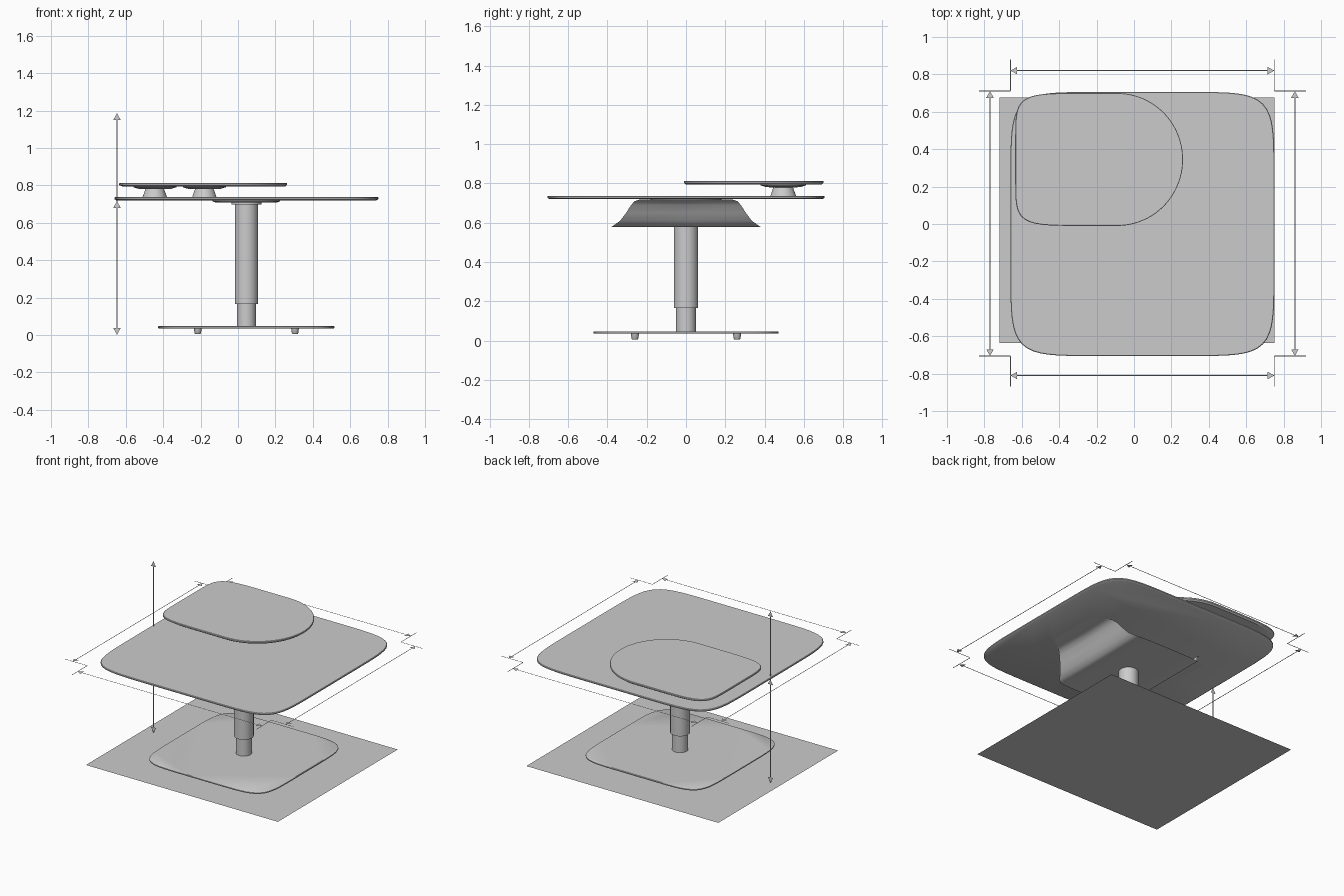
import bpy, bmesh, math

if "Cube" in bpy.data.objects:
    bpy.data.objects.remove(bpy.data.objects["Cube"])

CX = 0.045  # x of the column axis


def finish(name, bm, angle=35):
    bmesh.ops.recalc_face_normals(bm, faces=bm.faces)
    me = bpy.data.meshes.new(name)
    bm.to_mesh(me)
    bm.free()
    ob = bpy.data.objects.new(name, me)
    bpy.context.collection.objects.link(ob)
    bpy.ops.object.select_all(action='DESELECT')
    ob.select_set(True)
    bpy.context.view_layer.objects.active = ob
    bpy.ops.object.shade_smooth_by_angle(angle=math.radians(angle))
    return ob


def superellipse(cx, cy, a, b, n, steps=96):
    pts = []
    for i in range(steps):
        t = 2 * math.pi * i / steps
        c, s = math.cos(t), math.sin(t)
        r = (abs(c) ** n + abs(s) ** n) ** (-1 / n)
        pts.append((cx + a * r * c, cy + b * r * s))
    return pts


def loft(name, outline, centre, levels):
    """Stack scaled copies of an outline: levels are (z, scale)."""
    bm = bmesh.new()
    rings = [[bm.verts.new((centre[0] + (x - centre[0]) * s, centre[1] + (y - centre[1]) * s, z))
              for x, y in outline] for z, s in levels]
    n = len(outline)
    for lo, hi in zip(rings, rings[1:]):
        for i in range(n):
            j = (i + 1) % n
            bm.faces.new((lo[i], lo[j], hi[j], hi[i]))
    bm.faces.new(rings[0][::-1])
    bm.faces.new(rings[-1])
    return finish(name, bm)


def turned(name, x, y, profile, steps=48):
    """Round part from (z, radius) pairs."""
    return loft(name, superellipse(x, y, 1, 1, 2, steps), (x, y), profile)


def flat(name, polys):
    """Thin flat polygons (dimension markers, floor sheet)."""
    bm = bmesh.new()
    for poly in polys:
        bm.faces.new([bm.verts.new(p) for p in poly])
    return finish(name, bm)


# Main table top
loft("table_top", superellipse(CX, 0, 0.706, 0.706, 7.5, 160), (CX, 0),
     [(0.720, 0.985), (0.727, 1.0), (0.734, 1.0), (0.737, 0.996)])

# Raised tray: squared on the left, half round on the right
tray_c = (-0.09, 0.345)
left = superellipse(*tray_c, 0.545, 0.355, 7, 128)
right = superellipse(*tray_c, 0.352, 0.355, 2, 128)
tray = [l if l[0] < tray_c[0] else r for l, r in zip(left, right)]
loft("raised_tray", tray, tray_c,
     [(0.794, 0.97), (0.802, 1.0), (0.810, 1.0), (0.813, 0.994)])

# Tray supports
for i, x in enumerate((-0.445, -0.18)):
    turned(f"tray_support_{i + 1}", x, 0.495,
           [(0.735, 0.066), (0.780, 0.050), (0.781, 0.085), (0.790, 0.115), (0.795, 0.115)])

# Telescopic column with its mounting plate
turned("column_upper", CX, 0, [(0.165, 0.062), (0.705, 0.062)])
turned("column_lower", CX, 0, [(0.04, 0.051), (0.17, 0.051)])
turned("mounting_collar", CX, 0, [(0.698, 0.08), (0.712, 0.08)])
turned("mounting_plate", CX, 0, [(0.709, 0.165), (0.714, 0.18), (0.721, 0.18)])

# Base plate and feet
loft("base_plate", superellipse(CX, 0, 0.472, 0.472, 6.5, 128), (CX, 0),
     [(0.035, 0.99), (0.038, 1.0), (0.045, 1.0), (0.047, 0.994)])
for sx in (-1, 1):
    for sy in (-1, 1):
        turned(f"foot_{'left' if sx < 0 else 'right'}_{'front' if sy < 0 else 'back'}",
               CX + sx * 0.26, sy * 0.26, [(0.006, 0.014), (0.010, 0.017), (0.036, 0.021)], 24)

# Hanging storage sheet: (x offset, z, half width), mirrored about the column
half = [(0, 0.577, 0.39), (0.15, 0.577, 0.388), (0.235, 0.577, 0.383), (0.255, 0.585, 0.37),
        (0.28, 0.61, 0.335), (0.305, 0.65, 0.305), (0.33, 0.69, 0.28), (0.35, 0.709, 0.262),
        (0.375, 0.717, 0.24), (0.42, 0.719, 0.21), (0.465, 0.719, 0.17)]
section = [(-x, z, w) for x, z, w in half[:0:-1]] + half
bm = bmesh.new()
rows = [[bm.verts.new((CX + x, w * k, z)) for k in (-1, 0, 1)] for x, z, w in section]
for a, b in zip(rows, rows[1:]):
    for k in (0, 1):
        bm.faces.new((a[k], b[k], b[k + 1], a[k + 1]))
finish("storage_sheet", bm, 60)

# Floor sheet
flat("floor_sheet", [[(-0.72, -0.635, 0), (0.75, -0.635, 0), (0.75, 0.675, 0), (-0.72, 0.675, 0)]])

# Dimension markers
W, AL, AW = 0.0025, 0.035, 0.02  # line half width, arrow length, arrow half width


def marker(a, b, place):
    """Line from a to b with an arrowhead at each end, mapped by place(along, across)."""
    polys = [[(a, -W), (b, -W), (b, W), (a, W)],
             [(a, 0), (a + AL, -AW), (a + AL, AW)],
             [(b, 0), (b - AL, AW), (b - AL, -AW)]]
    return [[place(u, v) for u, v in p] for p in polys]


def bar(a, b, at, place):
    return [place(a, at - W), place(b, at - W), place(b, at + W), place(a, at + W)]


Z = 0.73
x0, x1, y0, y1 = -0.66, 0.75, -0.705, 0.71
for name, pos, ext in (("front", -0.81, (-0.87, y0)), ("back", 0.82, (y1, 0.88))):
    polys = marker(x0, x1, lambda u, v: (u, pos + v, Z))
    polys += [bar(*ext, x, lambda u, v: (v, u, Z)) for x in (x0, x1)]
    flat(f"width_marker_{name}", polys)
for name, pos, ext in (("left", -0.77, (-0.83, x0)), ("right", 0.86, (x1, 0.92))):
    polys = marker(y0, y1, lambda u, v: (pos + v, u, Z))
    polys += [bar(*ext, y, lambda u, v: (u, v, Z)) for y in (y0, y1)]
    flat(f"depth_marker_{name}", polys)
for name, lo, hi in (("low", 0.002, 0.715), ("high", 0.002, 1.185)):
    flat(f"height_marker_{name}",
         marker(lo, hi, lambda u, v: (-0.647 + v, 0.001 if name == "low" else 0.0, u)))
